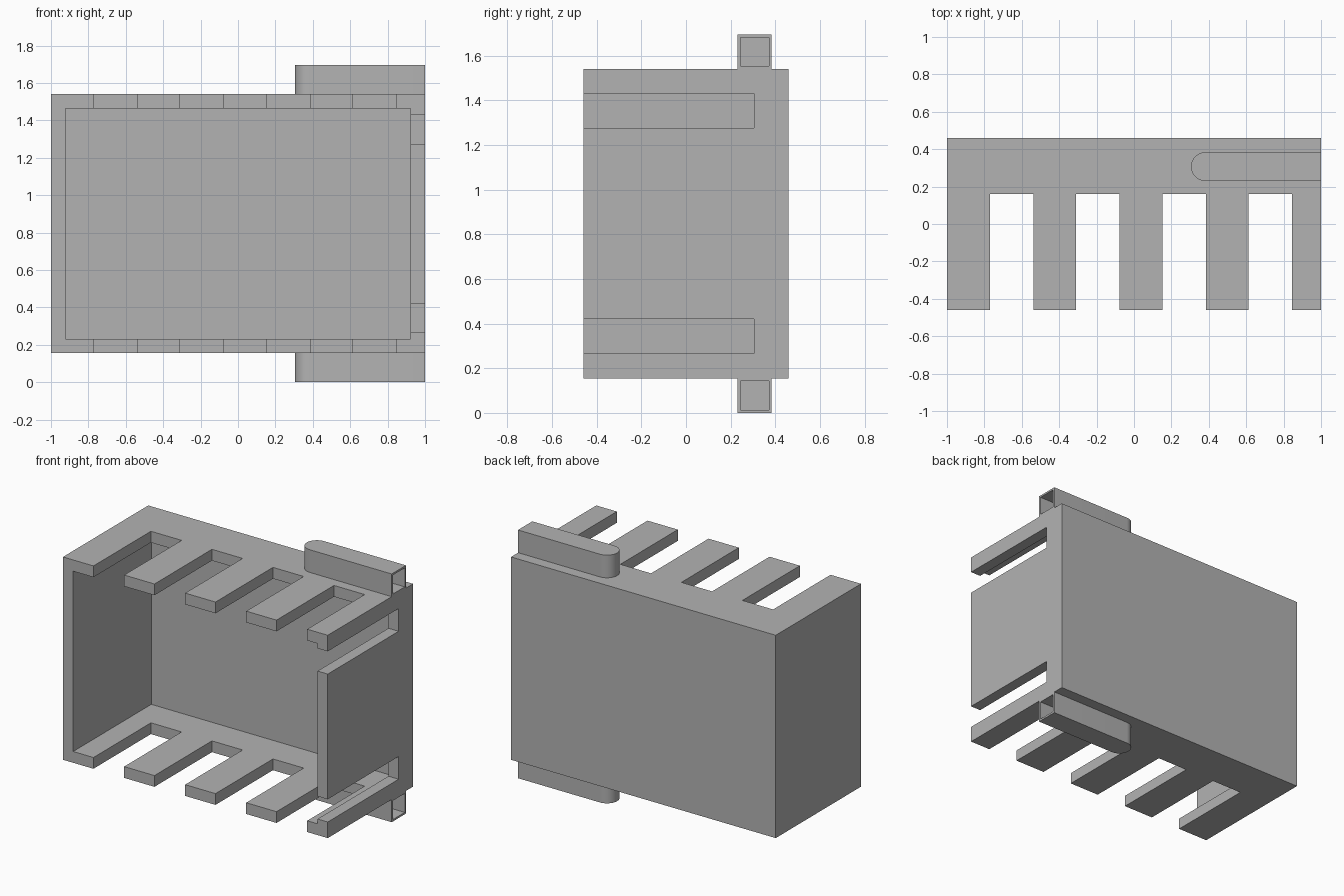
import bpy, bmesh, math
from mathutils import Vector

default = bpy.data.objects.get("Cube")
if default:
    bpy.data.objects.remove(default, do_unlink=True)

grey = bpy.data.materials.new("plain grey")
grey.use_nodes = True
COLOUR = (0.45, 0.45, 0.45, 1)
grey.diffuse_color = COLOUR
grey.node_tree.nodes["Principled BSDF"].inputs["Base Color"].default_value = COLOUR


def add_object(name, bm):
    bmesh.ops.recalc_face_normals(bm, faces=bm.faces)
    mesh = bpy.data.meshes.new(name)
    bm.to_mesh(mesh)
    bm.free()
    mesh.materials.append(grey)
    obj = bpy.data.objects.new(name, mesh)
    bpy.context.collection.objects.link(obj)
    return obj


def box(name, low, high):
    low, high = Vector(low), Vector(high)
    bm = bmesh.new()
    bmesh.ops.create_cube(bm, size=1)
    for v in bm.verts:
        v.co = (low + high) / 2 + v.co * (high - low)
    return add_object(name, bm)


def select_only(obj):
    bpy.ops.object.select_all(action='DESELECT')
    obj.select_set(True)
    bpy.context.view_layer.objects.active = obj


def cut(target, low, high):
    cutter = box("cutter", low, high)
    cutter.hide_render = True
    select_only(target)
    mod = target.modifiers.new("cut", 'BOOLEAN')
    mod.operation = 'DIFFERENCE'
    mod.solver = 'EXACT'
    mod.object = cutter
    bpy.ops.object.modifier_apply(modifier=mod.name)
    bpy.data.objects.remove(cutter, do_unlink=True)


BOTTOM, TOP, FRONT, BACK = 0.155, 1.54, -0.46, 0.46
WALL = 0.077
MID = (BOTTOM + TOP) / 2

# Housing open at the front
housing = box("housing", (-1, FRONT, BOTTOM), (1, BACK, TOP))
cut(housing, (-1 + WALL, -1, BOTTOM + WALL), (1 - WALL, BACK - WALL, TOP - WALL))

# Comb slots through the top and bottom walls
for i in range(4):
    x = -0.77 + i * 0.461
    cut(housing, (x, -1, -1), (x + 0.232, 0.16, 3))

# Two slots in the left side wall
for z in (0.265, 2 * MID - 0.42):
    cut(housing, (0.85, -1, z), (1.2, 0.305, z + 0.155))

# Hollow guide rails with one rounded end
RADIUS, RAIL_Y, SKIN = 0.077, 0.307, 0.013
for name, base in (("lower_rail", 0), ("upper_rail", TOP)):
    bm = bmesh.new()
    outline = [(1, RAIL_Y - RADIUS), (1, RAIL_Y + RADIUS)]
    for i in range(25):
        a = math.pi / 2 + math.pi * i / 24
        outline.append((0.305 + RADIUS + RADIUS * math.cos(a), RAIL_Y + RADIUS * math.sin(a)))
    face = bm.faces.new([bm.verts.new((x, y, base)) for x, y in outline])
    side = bmesh.ops.extrude_face_region(bm, geom=[face])["geom"]
    bmesh.ops.translate(bm, vec=(0, 0, 0.155),
                        verts=[g for g in side if isinstance(g, bmesh.types.BMVert)])
    rail = add_object(name, bm)
    cut(rail, (0.305 + RADIUS, RAIL_Y - RADIUS + SKIN, base + SKIN),
        (1.2, RAIL_Y + RADIUS - SKIN, base + 0.155 - SKIN))
    select_only(rail)
    bpy.ops.object.shade_smooth_by_angle(angle=math.radians(30))
